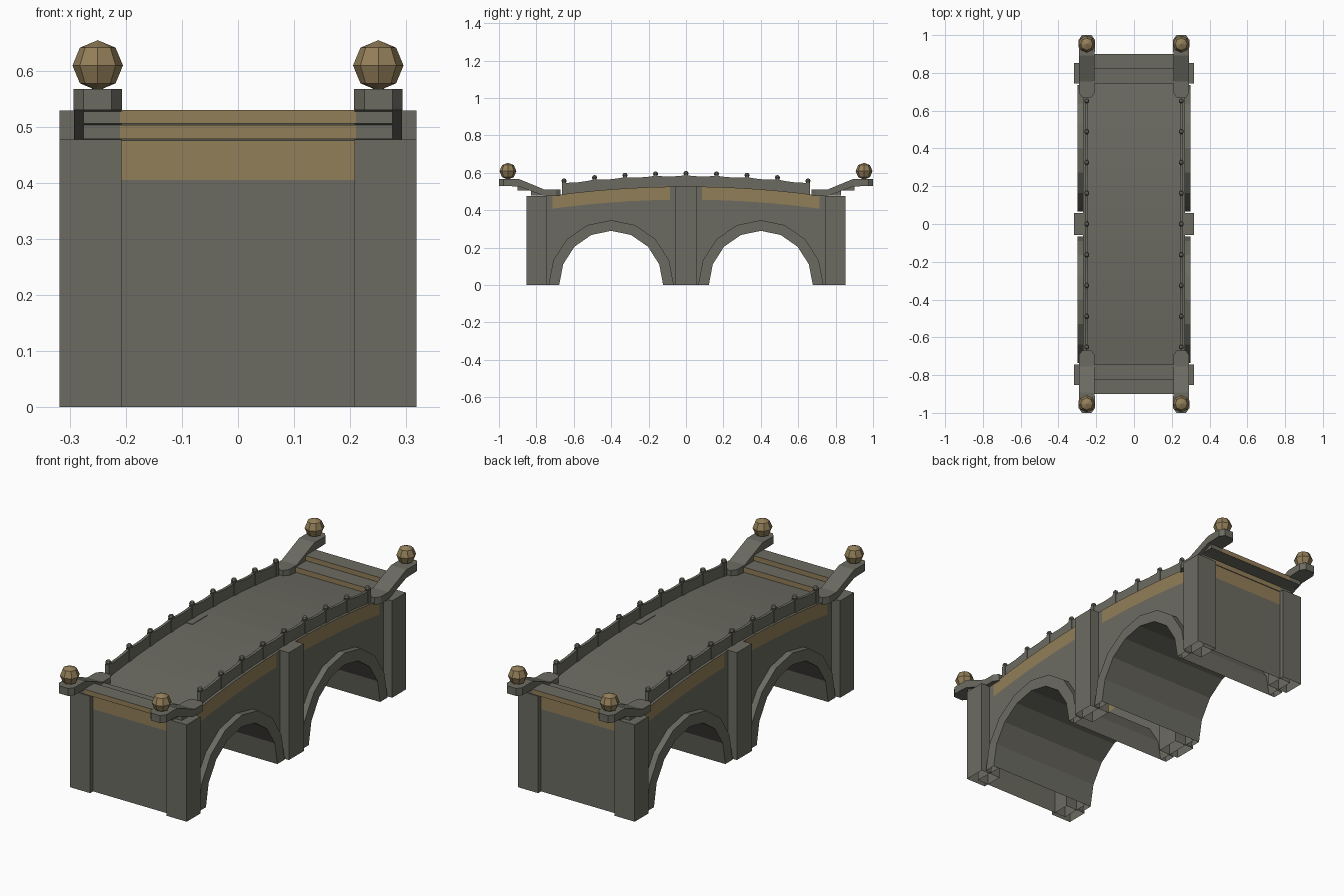
import bpy, bmesh, math

if "Cube" in bpy.data.objects:
    bpy.data.objects.remove(bpy.data.objects["Cube"])


def material(name, rgb):
    m = bpy.data.materials.new(name)
    m.diffuse_color = (*rgb, 1)
    m.use_nodes = True
    m.node_tree.nodes["Principled BSDF"].inputs["Base Color"].default_value = m.diffuse_color
    return m


STONE = material("grey stone", (0.148, 0.146, 0.121))
BROWN = material("tan stone", (0.290, 0.210, 0.100))


def finish(name, bm, mats, rule=None, drop=None):
    bmesh.ops.recalc_face_normals(bm, faces=bm.faces)
    bm.normal_update()
    if rule:
        for f in bm.faces:
            f.material_index = rule(f)
    if drop:
        bmesh.ops.delete(bm, geom=[f for f in bm.faces if drop(f)], context='FACES')
    me = bpy.data.meshes.new(name)
    bm.to_mesh(me)
    bm.free()
    for m in mats:
        me.materials.append(m)
    ob = bpy.data.objects.new(name, me)
    bpy.context.collection.objects.link(ob)
    return ob


def extrude_x(name, profile, x0, x1, mats, rule=None, drop=None):
    """Extrude a (y, z) outline from x0 to x1."""
    bm = bmesh.new()
    face = bm.faces.new([bm.verts.new((x0, y, z)) for y, z in profile])
    ext = bmesh.ops.extrude_face_region(bm, geom=[face])["geom"]
    bmesh.ops.translate(bm, vec=(x1 - x0, 0, 0),
                        verts=[v for v in ext if isinstance(v, bmesh.types.BMVert)])
    return finish(name, bm, mats, rule, drop)


def box(name, xs, ys, zs, mats, rule=None, drop=None):
    y0, y1 = ys
    return extrude_x(name, [(y0, zs[0]), (y1, zs[0]), (y1, zs[1]), (y0, zs[1])],
                     xs[0], xs[1], mats, rule, drop)


def deck(y):
    return 0.475 + 0.052 * max(0, 1 - (y / 0.74) ** 2)


def arch(cy, a, h):
    """Eight-sided half ellipse."""
    return [(cy - a * math.cos(math.pi * i / 8), h * math.sin(math.pi * i / 8))
            for i in range(9)]


def on_ground(f):
    return all(v.co.z < 0.001 for v in f.verts)


def riser_only(f):
    return 1 if abs(f.normal.y) > 0.5 else 0


def mirrored(lo, hi, s):
    return (lo, hi) if s > 0 else (-hi, -lo)


WALL, END = 0.27, 0.83
half = [0.085, 0.2, 0.3, 0.4, 0.5, 0.6, 0.715, 0.745, END]
ys = [-y for y in reversed(half)] + half


def band_low(y):
    return deck(y) - 0.07

# hollow bridge body with two vaults, open below and under the band
extrude_x("bridge_body", [(-END, 0)] + arch(-0.4, 0.278, 0.29) + arch(0.4, 0.278, 0.29)
          + [(END, 0)] + [(y, band_low(y)) for y in reversed(ys)], -WALL, WALL, [STONE],
          drop=lambda f: on_ground(f) or (f.normal.z > 0.5))

# deck on a tan band that stops short of the piers
bm = bmesh.new()
rows = [[bm.verts.new((x, y, z)) for x, z in ((-WALL, band_low(y)), (-WALL, deck(y)),
                                              (WALL, deck(y)), (WALL, band_low(y)))] for y in ys]
for a, b in zip(rows, rows[1:]):
    for i in range(3):
        bm.faces.new((a[i], b[i], b[i + 1], a[i + 1]))
bm.faces.new(rows[0])
bm.faces.new(rows[-1])


def band_rule(f):
    if f.normal.z > 0.5:
        return 0
    return 1 if abs(f.normal.y) > 0.5 or 0.085 < abs(f.calc_center_median().y) < 0.715 else 0


finish("deck_band", bm, [STONE, BROWN], band_rule)

# steps rising outward at each end, grey under the handrail ends
for s in (-1, 1):
    for name, lo, hi, z0, z1 in (("lower_step", 0.745, 0.83, 0.478, 0.503),
                                 ("upper_step", 0.822, 0.9, 0.506, 0.53)):
        box(name, (-0.21, 0.21), mirrored(lo, hi, s), (z0, z1), [STONE, BROWN], riser_only)
        for sx in (-1, 1):
            box(name + "_end", mirrored(0.21, 0.275, sx), mirrored(lo, hi, s), (z0, z1), [STONE])


def scroll(sx, sy):
    """Handrail end: flat foot, rising slope, flat head, with clipped corners."""
    bm = bmesh.new()
    rows = [(0.67, 0.025, 0.475, 0.51), (0.695, 0.042, 0.475, 0.51), (0.755, 0.042, 0.475, 0.51),
            (0.893, 0.042, 0.527, 0.567), (0.975, 0.043, 0.530, 0.567), (1.0, 0.025, 0.530, 0.567)]
    rings = []
    for y, w, lo, hi in rows:
        rings.append([bm.verts.new((sx * (0.25 + dx), sy * y, z)) for dx, z in
                      ((-w, lo), (w, lo), (w, hi), (-w, hi))])
    for a, b in zip(rings, rings[1:]):
        for i in range(4):
            j = (i + 1) % 4
            bm.faces.new((a[i], a[j], b[j], b[i]))
    bm.faces.new(rings[0])
    bm.faces.new(rings[-1])
    finish("handrail_end", bm, [STONE])


def ball(sx, sy):
    bm = bmesh.new()
    bmesh.ops.create_uvsphere(bm, u_segments=8, v_segments=4, radius=0.045)
    bmesh.ops.translate(bm, verts=bm.verts, vec=(sx * 0.25, sy * 0.952, 0.609))
    finish("ball_finial", bm, [BROWN])


def post(sx, y):
    """Small square post with a knob."""
    z = deck(y)
    x = sx * 0.25
    box("rail_post", (x - 0.01, x + 0.01), (y - 0.011, y + 0.011), (z - 0.005, z + 0.063), [STONE])
    bm = bmesh.new()
    bmesh.ops.create_uvsphere(bm, u_segments=6, v_segments=4, radius=0.014)
    bmesh.ops.translate(bm, verts=bm.verts, vec=(x, y, z + 0.07))
    finish("post_knob", bm, [STONE])


for s in (-1, 1):
    outer = mirrored(0.208, 0.318, s)
    # pilasters, open below
    box("middle_pilaster", outer, (-0.058, 0.058), (0, 0.5285), [STONE], drop=on_ground)
    for sy in (-1, 1):
        box("end_pilaster", outer, mirrored(0.745, 0.853, sy), (0, 0.477), [STONE], drop=on_ground)
        # raised arch ring
        extrude_x("arch_ring", arch(sy * 0.4, 0.335, 0.347) + arch(sy * 0.4, 0.278, 0.29)[::-1],
                  s * 0.268, s * 0.30, [STONE], drop=on_ground)
        scroll(s, sy)
        ball(s, sy)
    # parapet with a sag between posts
    pitch = 0.163
    n = 32
    line = [(-4 + 8 * i / n) * pitch for i in range(n + 1)]
    sag = [0.06 - 0.006 * abs(math.sin(math.pi * y / pitch)) for y in line]
    extrude_x("parapet", [(y, deck(y) - 0.003) for y in line]
              + [(y, deck(y) + d) for y, d in reversed(list(zip(line, sag)))],
              s * 0.243, s * 0.257, [STONE])
    for i in range(-4, 5):
        post(s, i * pitch)
